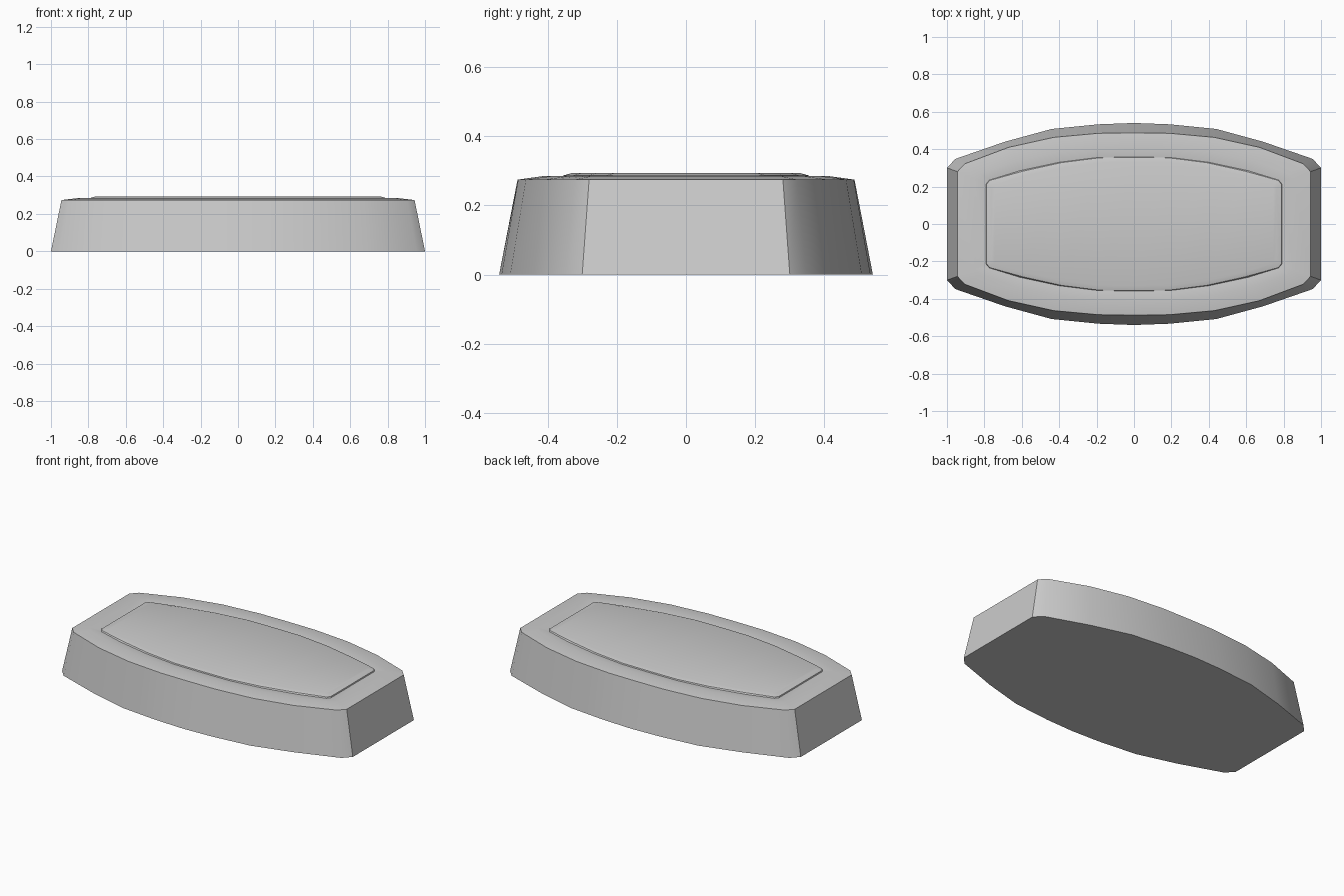
import bpy, bmesh, math

if "Cube" in bpy.data.objects:
    bpy.data.objects.remove(bpy.data.objects["Cube"])

# quarter outlines, from the end face round to the centre line
BASE = [(1.0, 0.30), (0.955, 0.348), (0.69, 0.44), (0.44, 0.508), (0.19, 0.533), (0, 0.54)]
TOP = [(0.944, 0.28), (0.905, 0.322), (0.67, 0.41), (0.43, 0.463), (0.19, 0.485), (0, 0.487)]
PANEL = [(0.79, 0.215), (0.773, 0.235), (0.61, 0.285), (0.40, 0.33), (0.19, 0.356), (0, 0.358)]


def full(q):
    """Mirror a quarter outline into a closed loop."""
    half = q + [(-x, y) for x, y in reversed(q[:-1])]
    return half + [(-x, -y) for x, y in half]


def blend(a, b, t):
    return [(p[0] + (q[0] - p[0]) * t, p[1] + (q[1] - p[1]) * t) for p, q in zip(a, b)]


def inset(q, d):
    return [(max(x - d, 0) if x > 0.7 else x * 0.97, y - d) for x, y in q]


def loft(name, rings):
    bm = bmesh.new()
    loops = [[bm.verts.new((x, y, z)) for x, y in full(q)] for q, z in rings]
    n = len(loops[0])
    for a, b in zip(loops, loops[1:]):
        for i in range(n):
            j = (i + 1) % n
            bm.faces.new((a[i], a[j], b[j], b[i]))
    bm.faces.new(loops[0][::-1])
    # cap with strips across the width
    t = loops[-1]
    h = n // 2
    for i in range(h - 1):
        bm.faces.new((t[i], t[i + 1], t[n - 2 - i], t[n - 1 - i]))
    bmesh.ops.recalc_face_normals(bm, faces=bm.faces)
    me = bpy.data.meshes.new(name)
    bm.to_mesh(me)
    bm.free()
    ob = bpy.data.objects.new(name, me)
    bpy.context.collection.objects.link(ob)
    bpy.context.view_layer.objects.active = ob
    ob.select_set(True)
    bpy.ops.object.shade_smooth_by_angle(angle=math.radians(30))
    ob.select_set(False)


# tapered block, softly crowned rim, and step up to the slightly raised panel
loft("tapered_tray", [
    (BASE, 0), (TOP, 0.274),
    (blend(TOP, PANEL, 0.6), 0.285), (PANEL, 0.279),
    (inset(PANEL, 0.002), 0.286), (inset(PANEL, 0.028), 0.293),
])
